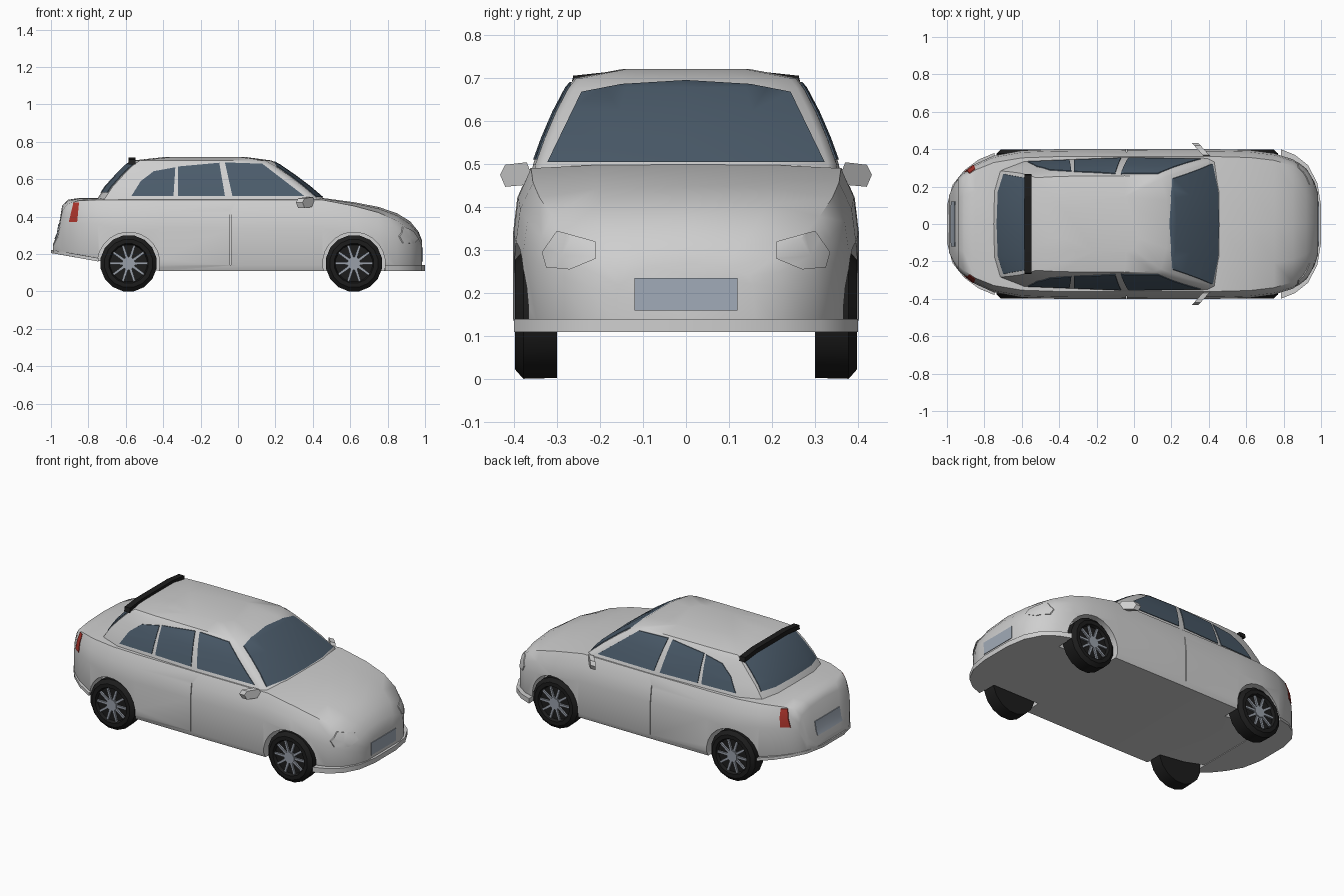
import bpy, bmesh, math

cube = bpy.data.objects.get("Cube")
if cube:
    bpy.data.objects.remove(cube, do_unlink=True)


def material(name, *rgb):
    m = bpy.data.materials.new(name)
    m.use_nodes = True
    color = (*rgb, 1.0)
    m.diffuse_color = color
    node = next(n for n in m.node_tree.nodes if n.type == 'BSDF_PRINCIPLED')
    node.inputs["Base Color"].default_value = color
    return m


PAINT = material("silver paint", 0.62, 0.62, 0.62)
GLASS = material("tinted glass", 0.07, 0.105, 0.145)
RUBBER = material("black rubber", 0.012, 0.012, 0.012)
ALLOY = material("wheel alloy", 0.32, 0.35, 0.4)
PLATE = material("plate grey", 0.36, 0.41, 0.48)
RED = material("tail light red", 0.42, 0.035, 0.025)


def loft(bm, rings):
    """Bridge equal rings of points and cap both ends."""
    vs = [[bm.verts.new(p) for p in ring] for ring in rings]
    n = len(vs[0])
    for a, b in zip(vs, vs[1:]):
        for i in range(n):
            j = (i + 1) % n
            bm.faces.new((a[i], a[j], b[j], b[i]))
    bm.faces.new(vs[0])
    bm.faces.new(vs[-1])


def style(mesh, mat, angle):
    mesh.materials.clear()
    mesh.materials.append(mat)
    for p in mesh.polygons:
        p.material_index = 0
        p.use_smooth = angle > 0
    if angle > 0:
        mesh.set_sharp_from_angle(angle=math.radians(angle))


def finish(name, bm, mat, angle=0):
    bmesh.ops.recalc_face_normals(bm, faces=bm.faces[:])
    mesh = bpy.data.meshes.new(name)
    bm.to_mesh(mesh)
    bm.free()
    style(mesh, mat, angle)
    obj = bpy.data.objects.new(name, mesh)
    bpy.context.collection.objects.link(obj)
    return obj


def extrude(bm, pts, axis, a, b):
    """Extrude a flat outline along an axis from a to b."""
    put = {'x': lambda p, t: (t, p[0], p[1]),
           'y': lambda p, t: (p[0], t, p[1]),
           'z': lambda p, t: (p[0], p[1], t)}[axis]
    loft(bm, [[put(p, t) for p in pts] for t in (a, b)])


def prism(name, pts, axis, a, b, mat):
    bm = bmesh.new()
    extrude(bm, pts, axis, a, b)
    return finish(name, bm, mat)


def boolean(obj, cutter, operation, mat, angle):
    mod = obj.modifiers.new("cut", 'BOOLEAN')
    mod.operation = operation
    mod.solver = 'EXACT'
    mod.object = cutter
    bpy.context.view_layer.update()
    graph = bpy.context.evaluated_depsgraph_get()
    mesh = bpy.data.meshes.new_from_object(obj.evaluated_get(graph))
    obj.modifiers.clear()
    obj.data = mesh
    style(mesh, mat, angle)
    bpy.data.objects.remove(cutter, do_unlink=True)


def inlay(name, base, pts, axis, a, b, mat, lift=0.004):
    """Panel that follows the base surface inside an outline."""
    bm = bmesh.new()
    bm.from_mesh(base.data)
    bm.normal_update()
    moves = [(v, v.normal * lift) for v in bm.verts]
    for v, d in moves:
        v.co += d
    obj = finish(name, bm, mat)
    boolean(obj, prism("cutter", pts, axis, a, b, mat), 'INTERSECT', mat, 30)
    return obj


def both(half):
    """Close a half outline, given from top to bottom, by mirroring it."""
    return half + [(-y, z) for y, z in reversed(half)]


# Lower body: x, half width, floor, top, drop of the top edge
stations = [
    (-.99, .15, .21, .25, .01), (-.965, .205, .20, .31, .02), (-.94, .245, .195, .46, .03),
    (-.91, .275, .19, .49, .02), (-.85, .32, .18, .50, .015), (-.75, .365, .165, .50, .01),
    (-.6, .393, .13, .50, .01), (-.42, .40, .11, .50, .01), (.0, .402, .11, .50, .01),
    (.45, .40, .11, .50, .01), (.62, .395, .11, .477, .02), (.75, .378, .11, .452, .03),
    (.85, .345, .11, .418, .04), (.92, .295, .11, .375, .05), (.965, .225, .11, .32, .04),
    (.985, .16, .12, .27, .03)]
rings = []
for x, w, low, top, drop in stations:
    h = top - drop - low
    half = [(w * .97, low), (w, low + .08 * h), (w, low + .6 * h), (w * .975, low + .82 * h),
            (w * .9, low + h), (w * .55, top - .3 * drop)]
    ring = [(0, low)] + half + [(0, top)] + [(-y, z) for y, z in reversed(half)]
    rings.append([(x, y, z) for y, z in ring])
bm = bmesh.new()
loft(bm, rings)
body = finish("lower_body", bm, PAINT, 40)

# Cabin: height, front, rear, half width, rear corner ratio
levels = [
    (.46, .50, -.775, .362, .78), (.50, .455, -.75, .355, .80), (.56, .385, -.71, .333, .84),
    (.62, .305, -.655, .307, .89), (.675, .225, -.60, .278, .94), (.70, .18, -.565, .258, .96),
    (.72, .03, -.38, .15, .96)]
rings = []
for z, f, r, w, c in levels:
    half = [(f - .005, .5 * w), (f - .035, .93 * w), (f - .075, .985 * w), (-.05, w),
            (r + .17, w * (.7 + .3 * c)), (r + .04, w * c), (r + .006, w * .5)]
    ring = [(f, 0)] + half + [(r, 0)] + [(x, -y) for x, y in reversed(half)]
    rings.append([(x, y, z) for x, y in ring])
bm = bmesh.new()
loft(bm, rings)
cabin = finish("cabin", bm, PAINT, 40)

# Glass
inlay("windshield", cabin, both([(0.0001, .695), (.15, .686), (.243, .668), (.322, .505)]),
      'x', 0, 1, GLASS)
inlay("rear_window", cabin, both([(.1, .69), (.243, .682), (.268, .53)]), 'x', -1, -.45, GLASS)
side_windows = {
    "front_side_windows": [(-.03, .51), (.355, .51), (.13, .683), (-.07, .69)],
    "rear_side_windows": [(-.32, .51), (-.07, .51), (-.10, .688), (-.32, .668)],
    "quarter_windows": [(-.57, .51), (-.345, .51), (-.335, .664), (-.45, .643), (-.52, .59)]}
for name, pts in side_windows.items():
    inlay(name, cabin, pts, 'y', -.5, .5, GLASS)

# Lights and number plates
lamp = [(.21, .32), (.30, .345), (.335, .295), (.325, .26), (.27, .255), (.21, .28)]
for side, s in (("left", 1), ("right", -1)):
    inlay(side + "_headlight", body, [(s * y, z) for y, z in lamp], 'x', .75, 1.1, PAINT)
inlay("tail_lights", body, [(-.905, .37), (-.86, .37), (-.85, .475), (-.88, .475)],
      'y', -.5, .5, RED)
inlay("front_plate", body, both([(.12, .235), (.12, .16)]), 'x', .9, 1.1, PLATE)
inlay("rear_plate", body, both([(.12, .36), (.12, .28)]), 'x', -1.1, -.9, PLATE)

# Wheel arches and door seams cut from the body
AXLES = {"front": .62, "rear": -.585}
HUB = .15


def circle(r, n, cx=0, cz=0):
    return [(cx + r * math.cos((i + .5) * math.tau / n), cz + r * math.sin((i + .5) * math.tau / n))
            for i in range(n)]


for s in (1, -1):
    for x in AXLES.values():
        boolean(body, prism("cutter", circle(.167, 24, x, HUB), 'y', s * .28, s * .5, PAINT),
                'DIFFERENCE', PAINT, 40)
    seam = [(-.042, .14), (-.038, .14), (-.038, .44), (-.042, .44)]
    boolean(body, prism("cutter", seam, 'y', s * .385, s * .5, PAINT), 'DIFFERENCE', PAINT, 40)

# Wheels: lathed tyre, spokes and hub
tyre = [(.15, .30), (.152, .378), (.13, .397), (.107, .397), (.1, .378)]
for side, s in (("left", 1), ("right", -1)):
    for end, x in AXLES.items():
        bm = bmesh.new()
        loft(bm, [[(x + u, s * y, HUB + v) for u, v in circle(r, 16)] for r, y in tyre])
        finish(f"{end}_{side}_tyre", bm, RUBBER, 30)
        bm = bmesh.new()
        for i in range(10):
            a = i * math.tau / 10
            ca, sa = math.cos(a), math.sin(a)
            bar = [(.02, -.008), (.1, -.006), (.1, .006), (.02, .008)]
            extrude(bm, [(x + r * ca - t * sa, HUB + r * sa + t * ca) for r, t in bar],
                    'y', s * .374, s * .388)
        extrude(bm, circle(.035, 10, x, HUB), 'y', s * .374, s * .392)
        finish(f"{end}_{side}_rim", bm, ALLOY)

    # Door mirror, swept backwards
    shape = [(.355, .465), (.365, .452), (.42, .447), (.432, .475), (.42, .498), (.37, .504)]
    bm = bmesh.new()
    loft(bm, [[(x - (y - .36) * .9, s * y, z) for y, z in shape] for x in (.375, .41)])
    finish(side + "_mirror", bm, PAINT)


# Bumper lips wrapping both ends: x, half width, underside
def lip(name, pts, thick):
    bm = bmesh.new()
    edge = pts + [(x, -y, z) for x, y, z in reversed(pts)]
    loft(bm, [[(x, y, z + t) for x, y, z in edge] for t in (0, thick)])
    finish(name, bm, PAINT, 40)


lip("front_lip", [(.785, .40, .11), (.86, .37, .11), (.93, .315, .11), (.98, .22, .11),
                  (1.0, .1, .11)], .03)
lip("rear_lip", [(-.745, .38, .16), (-.83, .345, .175), (-.91, .285, .19), (-.97, .21, .2),
                 (-1.0, .1, .205)], .018)

# Roof spoiler following the roof crown
prism("roof_spoiler", both([(.15, .717), (.262, .705), (.268, .678), (.15, .69)]),
      'x', -.585, -.548, RUBBER)
